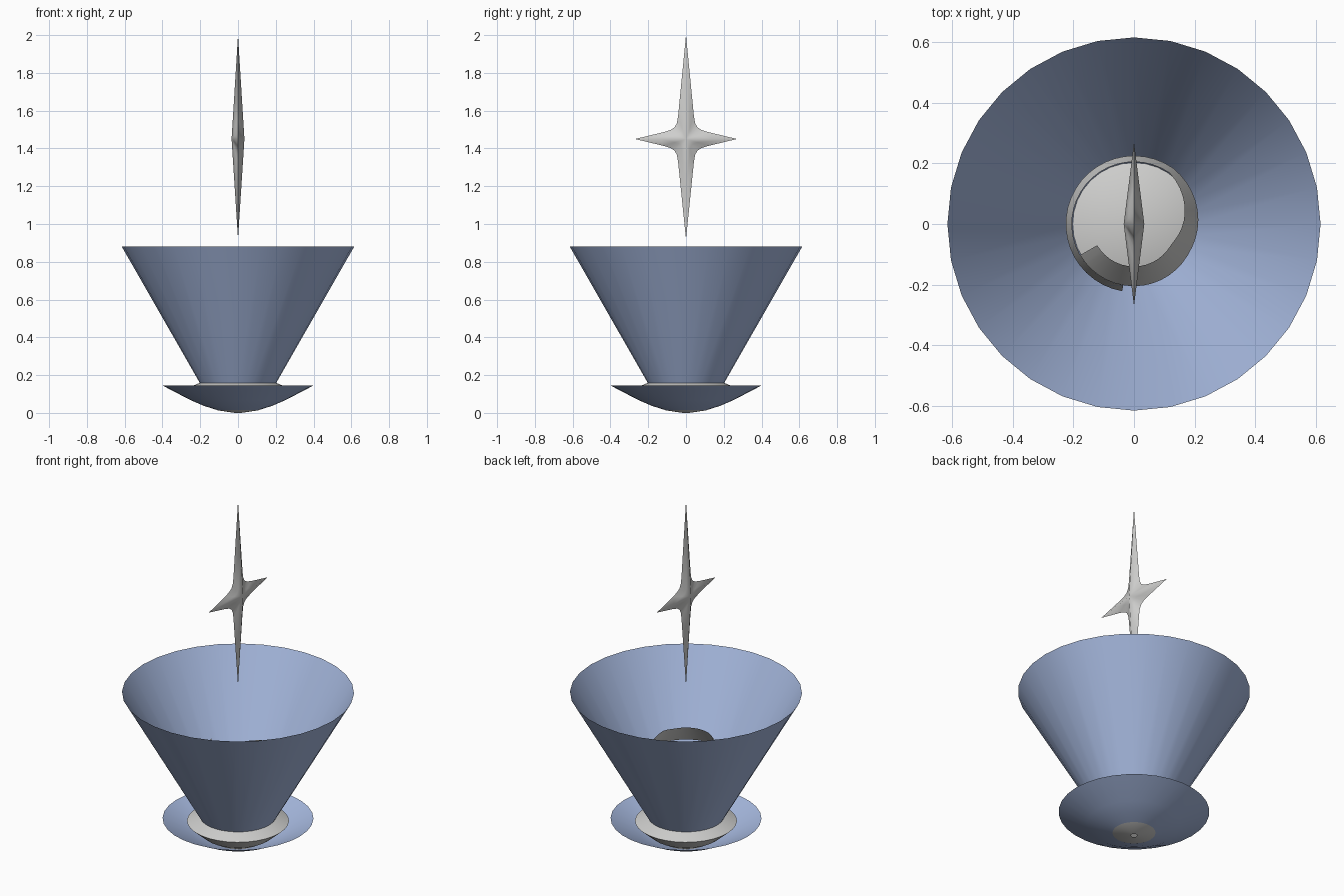
import bpy, bmesh
from math import sin, cos, pi, radians

cube = bpy.data.objects.get("Cube")
if cube:
    bpy.data.objects.remove(cube)


def material(name, color):
    m = bpy.data.materials.new(name)
    m.use_nodes = True
    m.diffuse_color = (*color, 1)
    m.node_tree.nodes["Principled BSDF"].inputs["Base Color"].default_value = (*color, 1)
    return m


blue = material("soft_blue", (0.38, 0.48, 0.73))
grey = material("light_grey", (0.62, 0.62, 0.61))


def make_object(name, bm, mat, angle=40):
    mesh = bpy.data.meshes.new(name)
    bm.to_mesh(mesh)
    bm.free()
    mesh.materials.append(mat)
    ob = bpy.data.objects.new(name, mesh)
    bpy.context.collection.objects.link(ob)
    bpy.ops.object.select_all(action='DESELECT')
    ob.select_set(True)
    bpy.context.view_layer.objects.active = ob
    bpy.ops.object.shade_smooth_by_angle(angle=radians(angle))
    return ob


def lathe(name, profile, mat, cap_top=False, sides=32, angle=40):
    """Turn an open (radius, height) profile, listed bottom to top."""
    bm = bmesh.new()
    rings = [[bm.verts.new((r * cos(2 * pi * i / sides), r * sin(2 * pi * i / sides), z))
              for i in range(sides)] for r, z in profile]
    for a, b in zip(rings, rings[1:]):
        for i in range(sides):
            j = (i + 1) % sides
            bm.faces.new((a[i], a[j], b[j], b[i]))
    if cap_top:
        bm.faces.new(rings[-1])
    return make_object(name, bm, mat, angle)


# Open flared cone and the shallow dish below it
lathe("flared_cone", [(0.2, 0.155), (0.615, 0.88)], blue)
lathe("base_dish", [(0.11, 0.015), (0.18, 0.037), (0.25, 0.067), (0.4, 0.145)], blue)

# Lens-shaped core sitting in the dish
lathe("core", [(0.017, 0.0), (0.11, 0.014), (0.19, 0.06), (0.27, 0.13),
               (0.2, 0.16), (0.09, 0.195)], grey, cap_top=True, angle=25)

# Spiral band inside the cone: sloped at its start, upright further down
bm = bmesh.new()
pairs = []
steps = 48
for i in range(steps + 1):
    t = i / steps
    a = radians(210 + 410 * t)
    drop = max(0, (t - 0.35) / 0.65)
    lean = min(1, max(0, (t - 0.3) / 0.2))
    top_r = 0.14 + 0.065 * lean
    top_z = 0.61 - 0.24 * drop
    low_r = 0.205 + 0.02 * lean
    pairs.append([bm.verts.new((r * cos(a), r * sin(a), z))
                  for r, z in ((low_r, top_z - 0.1), (top_r, top_z))])
for a, b in zip(pairs, pairs[1:]):
    bm.faces.new((a[0], b[0], b[1], a[1]))
make_object("spiral_band", bm, grey)

# Four-pointed star: an outline in the YZ plane swelling to a centre ridge
corner = [(0.042, 0.12), (0.048, 0.085), (0.06, 0.062), (0.082, 0.048), (0.12, 0.036)]
up, down, side, mid_z, half = 0.55, 0.53, 0.27, 1.45, 0.034
top_right = [(0, up)] + corner + [(side, 0)]
low_right = [(y, -z) for y, z in reversed(corner)] + [(0, -down)]
right = top_right + low_right
outline = right + [(-y, z) for y, z in reversed(right[1:-1])]
bm = bmesh.new()
rim = [bm.verts.new((0, y, mid_z + z)) for y, z in outline]
for s in (1, -1):
    centre = bm.verts.new((s * half, 0, mid_z))
    inner = [bm.verts.new((s * half * 0.5, y * 0.5, mid_z + z * 0.5)) for y, z in outline]
    for i in range(len(rim)):
        j = (i + 1) % len(rim)
        bm.faces.new((rim[i], rim[j], inner[j], inner[i]))
        bm.faces.new((inner[i], inner[j], centre))
bmesh.ops.recalc_face_normals(bm, faces=bm.faces)
make_object("star", bm, grey, angle=75)
